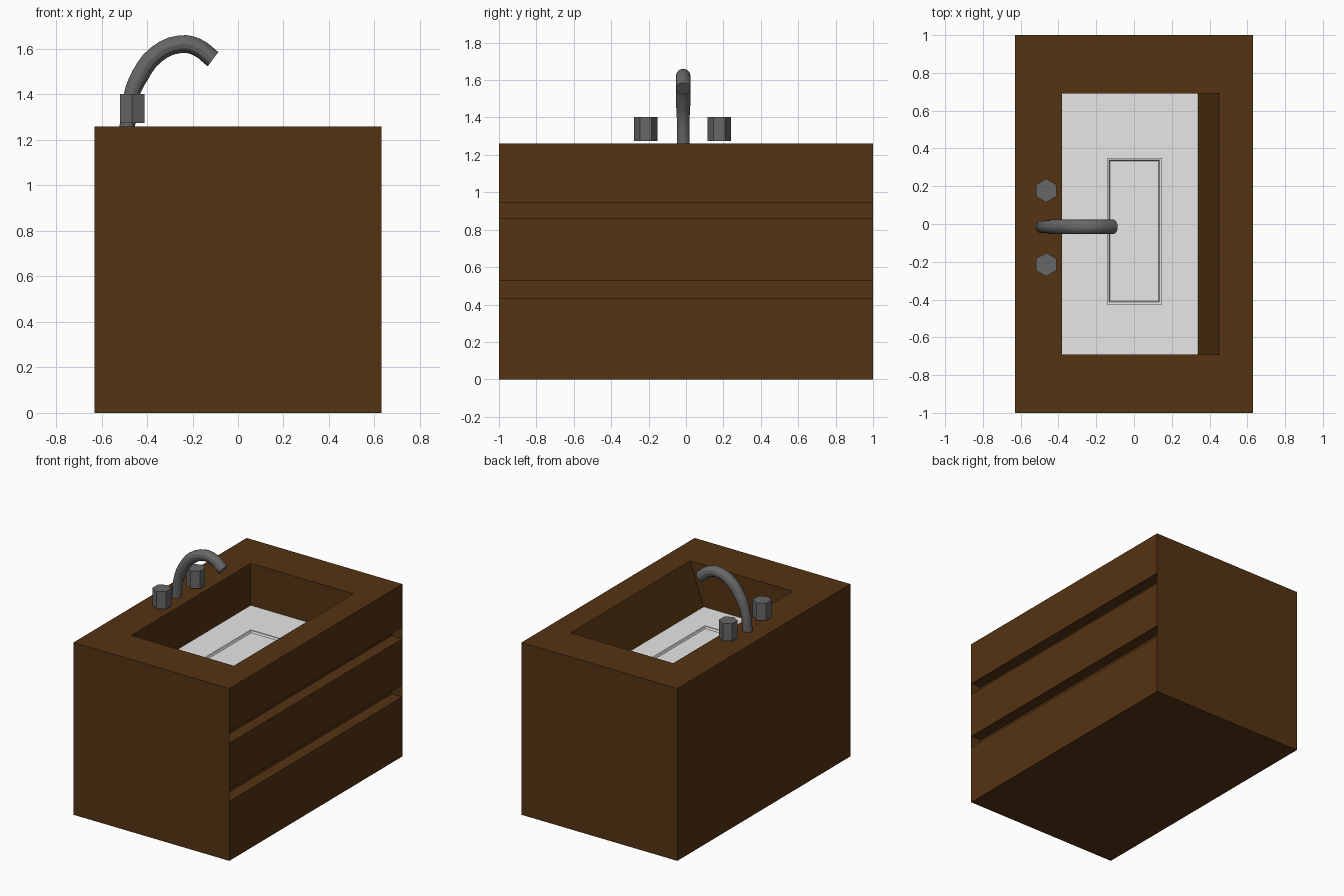
import bpy
import bmesh
from mathutils import Vector

if "Cube" in bpy.data.objects:
    bpy.data.objects.remove(bpy.data.objects["Cube"], do_unlink=True)


def material(name, color):
    mat = bpy.data.materials.new(name)
    mat.use_nodes = True
    mat.diffuse_color = (*color, 1)
    mat.node_tree.nodes["Principled BSDF"].inputs["Base Color"].default_value = (*color, 1)
    return mat


wood = material("dark brown wood", (0.09, 0.033, 0.006))
white = material("white enamel", (0.8, 0.8, 0.8))
metal = material("dark grey metal", (0.135, 0.135, 0.135))


def finish(name, bm, mat):
    bmesh.ops.recalc_face_normals(bm, faces=bm.faces)
    mesh = bpy.data.meshes.new(name)
    bm.to_mesh(mesh)
    bm.free()
    mesh.materials.append(mat)
    obj = bpy.data.objects.new(name, mesh)
    bpy.context.collection.objects.link(obj)
    return obj


def prism(name, profile, y0, y1, mat):
    """Extrude an x-z profile along y."""
    bm = bmesh.new()
    face = bm.faces.new([bm.verts.new((x, y0, z)) for x, z in profile])
    new = bmesh.ops.extrude_face_region(bm, geom=[face])["geom"]
    verts = [v for v in new if isinstance(v, bmesh.types.BMVert)]
    bmesh.ops.translate(bm, verts=verts, vec=(0, y1 - y0, 0))
    return finish(name, bm, mat)


def rect(x0, x1, z0, z1):
    return [(x0, z0), (x1, z0), (x1, z1), (x0, z1)]


def select_only(obj):
    bpy.ops.object.select_all(action='DESELECT')
    obj.select_set(True)
    bpy.context.view_layer.objects.active = obj


# Cabinet with a basin, one wall sloping, and two drawer grooves closed at the ends
TOP, FLOOR = 1.26, 0.95
cabinet = prism("cabinet", rect(-0.63, 0.63, 0, TOP), -1, 1, wood)
slope = 0.11 / (TOP - FLOOR)
cutters = [prism("basin_cutter", [(-0.38, FLOOR), (0.34, FLOOR),
                                  (0.45 + slope * 0.1, TOP + 0.1), (-0.38, TOP + 0.1)],
                 -0.69, 0.69, wood)]
for z0, z1 in ((0.435, 0.525), (0.86, 0.945)):
    cutters.append(prism("groove_cutter", rect(0.545, 0.7, z0, z1), -0.998, 0.998, wood))
select_only(cabinet)
for cutter in cutters:
    mod = cabinet.modifiers.new("cut", 'BOOLEAN')
    mod.operation = 'DIFFERENCE'
    mod.solver = 'EXACT'
    mod.object = cutter
    bpy.ops.object.modifier_apply(modifier=mod.name)
    bpy.data.objects.remove(cutter, do_unlink=True)

# Basin floor
prism("basin_floor", rect(-0.38, 0.34, FLOOR - 0.004, FLOOR + 0.003), -0.69, 0.69, white)

# Drain panel with a raised lip and sunken middle
bm = bmesh.new()
bmesh.ops.create_cube(bm, size=1)
for v in bm.verts:
    v.co = Vector((0.002 + v.co.x * 0.29, -0.038 + v.co.y * 0.775, FLOOR + 0.011 + v.co.z * 0.018))
bm.normal_update()
top = max(bm.faces, key=lambda f: f.calc_center_median().z)
bmesh.ops.inset_region(bm, faces=[top], thickness=0.016)
bmesh.ops.inset_region(bm, faces=[top], thickness=0.008, depth=-0.013)
finish("drain_panel", bm, white)

# Hexagonal tap knobs
for side, y in (("left", -0.215), ("right", 0.177)):
    bpy.ops.mesh.primitive_cylinder_add(vertices=6, radius=0.0625, depth=0.127,
                                        location=(-0.465, y, 1.338))
    knob = bpy.context.object
    knob.name = "tap_knob_" + side
    knob.data.materials.append(metal)

# Curved spout
path = [(-0.487, 1.255), (-0.47, 1.39), (-0.43, 1.485), (-0.36, 1.575),
        (-0.255, 1.621), (-0.18, 1.608), (-0.11, 1.555)]
curve = bpy.data.curves.new("spout", 'CURVE')
curve.dimensions = '3D'
curve.bevel_depth = 0.039
curve.bevel_resolution = 4
curve.use_fill_caps = True
curve.resolution_u = 3
spline = curve.splines.new('BEZIER')
spline.bezier_points.add(len(path) - 1)
for i, (point, (x, z)) in enumerate(zip(spline.bezier_points, path)):
    point.co = (x, -0.015, z)
    point.handle_left_type = point.handle_right_type = 'AUTO'
    point.radius = 0.87 if i < 2 else 1
curve.materials.append(metal)
spout = bpy.data.objects.new("spout", curve)
bpy.context.collection.objects.link(spout)
select_only(spout)
bpy.ops.object.convert(target='MESH')
bpy.ops.object.shade_smooth_by_angle()
